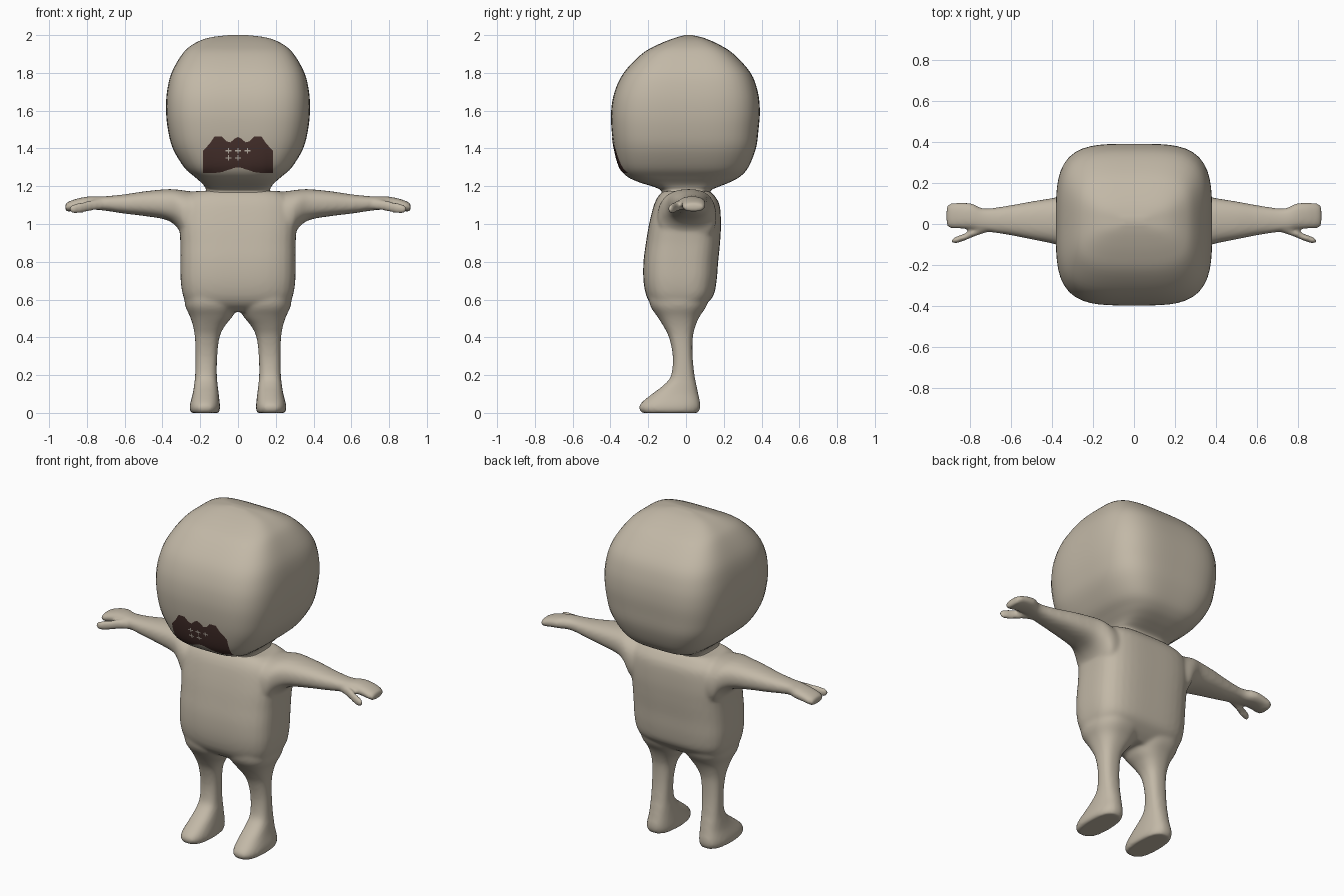
import bpy, bmesh, math
from mathutils import Vector
from mathutils.bvhtree import BVHTree

cube = bpy.data.objects.get("Cube")
if cube:
    bpy.data.objects.remove(cube, do_unlink=True)


def material(name, rgb):
    m = bpy.data.materials.new(name)
    m.use_nodes = True
    m.diffuse_color = (*rgb, 1)
    bsdf = next(n for n in m.node_tree.nodes if n.type == 'BSDF_PRINCIPLED')
    bsdf.inputs["Base Color"].default_value = (*rgb, 1)
    bsdf.inputs["Roughness"].default_value = 0.7
    return m


skin = material("warm beige skin", (0.54, 0.48, 0.385))
dark = material("dark brown mouth", (0.066, 0.032, 0.027))
ivory = material("ivory teeth", (0.55, 0.5, 0.43))


def catmull(a, b, c, d, t):
    return [0.5 * (2 * q + (r - p) * t + (2 * p - 5 * q + 4 * r - s) * t * t
                   + (3 * q - p - 3 * r + s) * t ** 3) for p, q, r, s in zip(a, b, c, d)]


def loft(bm, rows, axis='Z', side=1, power=2.5, seg=48, steps=4):
    """Skin rows of (t, u_min, u_max, v_min, v_max) with rounded-box rings."""
    path = []
    for i in range(len(rows) - 1):
        near = [rows[max(i - 1, 0)], rows[i], rows[i + 1], rows[min(i + 2, len(rows) - 1)]]
        path += [catmull(*near, k / steps) for k in range(steps)]
    path.append(rows[-1])
    rings = []
    for t, u0, u1, v0, v1 in path:
        ring = []
        for k in range(seg):
            a = 2 * math.pi * k / seg
            c, s = math.cos(a), math.sin(a)
            r = (abs(c) ** power + abs(s) ** power) ** (-1 / power)
            u = (u0 + u1) / 2 + r * c * (u1 - u0) / 2
            v = (v0 + v1) / 2 + r * s * (v1 - v0) / 2
            p = (u, v, t) if axis == 'Z' else (t, u, v)
            ring.append(bm.verts.new((p[0] * side, p[1], p[2])))
        rings.append(ring)
    for lo, hi in zip(rings, rings[1:]):
        for k in range(seg):
            j = (k + 1) % seg
            bm.faces.new((lo[k], lo[j], hi[j], hi[k]))
    bm.faces.new(rings[0][::-1])
    bm.faces.new(rings[-1])


def finish(bm, name, mat):
    bmesh.ops.recalc_face_normals(bm, faces=bm.faces)
    for f in bm.faces:
        f.smooth = True
    me = bpy.data.meshes.new(name)
    bm.to_mesh(me)
    me.materials.append(mat)
    ob = bpy.data.objects.new(name, me)
    bpy.context.collection.objects.link(ob)
    return ob


# Torso: (z, x range, y range)
body = bmesh.new()
torso = [(0.535, 0.17, -0.13, 0.05), (0.57, 0.26, -0.18, 0.10), (0.62, 0.29, -0.21, 0.145),
         (0.7, 0.303, -0.225, 0.162), (0.8, 0.305, -0.225, 0.17), (0.9, 0.305, -0.212, 0.18),
         (1.0, 0.31, -0.195, 0.185), (1.1, 0.30, -0.17, 0.178), (1.15, 0.27, -0.145, 0.15),
         (1.175, 0.22, -0.12, 0.125)]
loft(body, [(z, -x, x, a, b) for z, x, a, b in torso], power=3.4)

# Legs with feet: (z, x range, y range)
leg = [(0, 0.10, 0.25, -0.235, 0.065), (0.025, 0.095, 0.257, -0.25, 0.075),
       (0.055, 0.097, 0.252, -0.235, 0.075), (0.1, 0.102, 0.24, -0.18, 0.065),
       (0.15, 0.108, 0.232, -0.115, 0.055), (0.2, 0.112, 0.227, -0.078, 0.045),
       (0.3, 0.11, 0.225, -0.07, 0.035), (0.4, 0.098, 0.228, -0.09, 0.036),
       (0.46, 0.07, 0.238, -0.12, 0.05), (0.51, 0.03, 0.254, -0.152, 0.072),
       (0.57, 0.005, 0.28, -0.19, 0.11), (0.65, 0.005, 0.285, -0.2, 0.13)]

# Arms with flat hands, then thumbs: (x, y range, z range)
arm = [(0.16, -0.15, 0.15, 0.9, 1.165), (0.27, -0.15, 0.16, 0.9, 1.175),
       (0.32, -0.13, 0.15, 0.98, 1.182), (0.38, -0.10, 0.13, 1.022, 1.184),
       (0.5, -0.075, 0.11, 1.043, 1.172), (0.6, -0.055, 0.092, 1.055, 1.157),
       (0.7, -0.04, 0.077, 1.07, 1.147), (0.75, -0.034, 0.08, 1.075, 1.146),
       (0.79, -0.025, 0.1, 1.077, 1.146), (0.85, -0.022, 0.104, 1.073, 1.135),
       (0.9, -0.02, 0.1, 1.065, 1.117), (0.915, -0.005, 0.085, 1.073, 1.105)]
thumb = [(0.7, -0.036, 0, 1.08, 1.13), (0.77, -0.058, -0.02, 1.07, 1.128),
         (0.83, -0.083, -0.047, 1.058, 1.115), (0.875, -0.096, -0.064, 1.054, 1.105),
         (0.89, -0.09, -0.075, 1.065, 1.095)]
for s in (1, -1):
    loft(body, leg, side=s)
    loft(body, arm, 'X', s, power=2.4)
    loft(body, thumb, 'X', s, power=2, seg=16)

# Fuse the limbs into one soft skin
body_ob = finish(body, "body", skin)
fuse = body_ob.modifiers.new("fuse", 'REMESH')
fuse.mode = 'VOXEL'
fuse.voxel_size = 0.01
fuse.use_smooth_shade = True
soften = body_ob.modifiers.new("soften", 'SMOOTH')
soften.factor = 0.5
soften.iterations = 9

# Head and neck: (z, half width, y range)
head = bmesh.new()
skull = [(1.1, 0.19, -0.14, 0.14), (1.155, 0.18, -0.13, 0.13), (1.18, 0.17, -0.135, 0.135),
         (1.2, 0.178, -0.18, 0.18), (1.22, 0.195, -0.245, 0.23), (1.25, 0.23, -0.31, 0.285),
         (1.3, 0.285, -0.352, 0.33), (1.4, 0.345, -0.38, 0.37), (1.5, 0.371, -0.394, 0.384),
         (1.6, 0.381, -0.396, 0.391), (1.7, 0.376, -0.378, 0.38), (1.8, 0.352, -0.33, 0.342),
         (1.9, 0.295, -0.235, 0.252), (1.95, 0.24, -0.148, 0.175), (1.985, 0.16, -0.06, 0.095),
         (2.0, 0.05, -0.005, 0.03)]
loft(head, [(z, -x, x, a, b) for z, x, a, b in skull], power=3.8, seg=72)
bmesh.ops.recalc_face_normals(head, faces=head.faces)
surface = BVHTree.FromBMesh(head)
finish(head, "head", skin)


def on_face(x, z, lift):
    hit = surface.ray_cast(Vector((x, -2, z)), Vector((0, 1, 0)))[0]
    return (x, hit.y - lift, z)


def patch(bm, columns, rows, lift):
    """Thin skin over the face; columns are (x, z_low, z_high)."""
    grid = [[bm.verts.new(on_face(x, lo + (hi - lo) * k / rows, lift)) for k in range(rows + 1)]
            for x, lo, hi in columns]
    for a, b in zip(grid, grid[1:]):
        for k in range(rows):
            bm.faces.new((a[k], b[k], b[k + 1], a[k + 1]))


# Mouth with a wavy upper edge, mirrored from its right half
half = [(0, 1.3, 1.46), (0.02, 1.297, 1.45), (0.04, 1.29, 1.432), (0.06, 1.284, 1.437),
        (0.085, 1.275, 1.463), (0.125, 1.27, 1.463), (0.15, 1.27, 1.425), (0.185, 1.27, 1.388)]
mouth = bmesh.new()
patch(mouth, [(-x, a, b) for x, a, b in half[:0:-1]] + half, 10, 0.003)
finish(mouth, "mouth", dark)

# Teeth: small crosses in two rows
teeth = bmesh.new()
for x in (-0.05, 0, 0.05):
    for z in (1.35, 1.388):
        if x > 0 and z < 1.37:
            continue
        for w, h in ((0.016, 0.003), (0.003, 0.014)):
            patch(teeth, [(x - w, z - h, z + h), (x + w, z - h, z + h)], 1, 0.006)
finish(teeth, "teeth", ivory)
